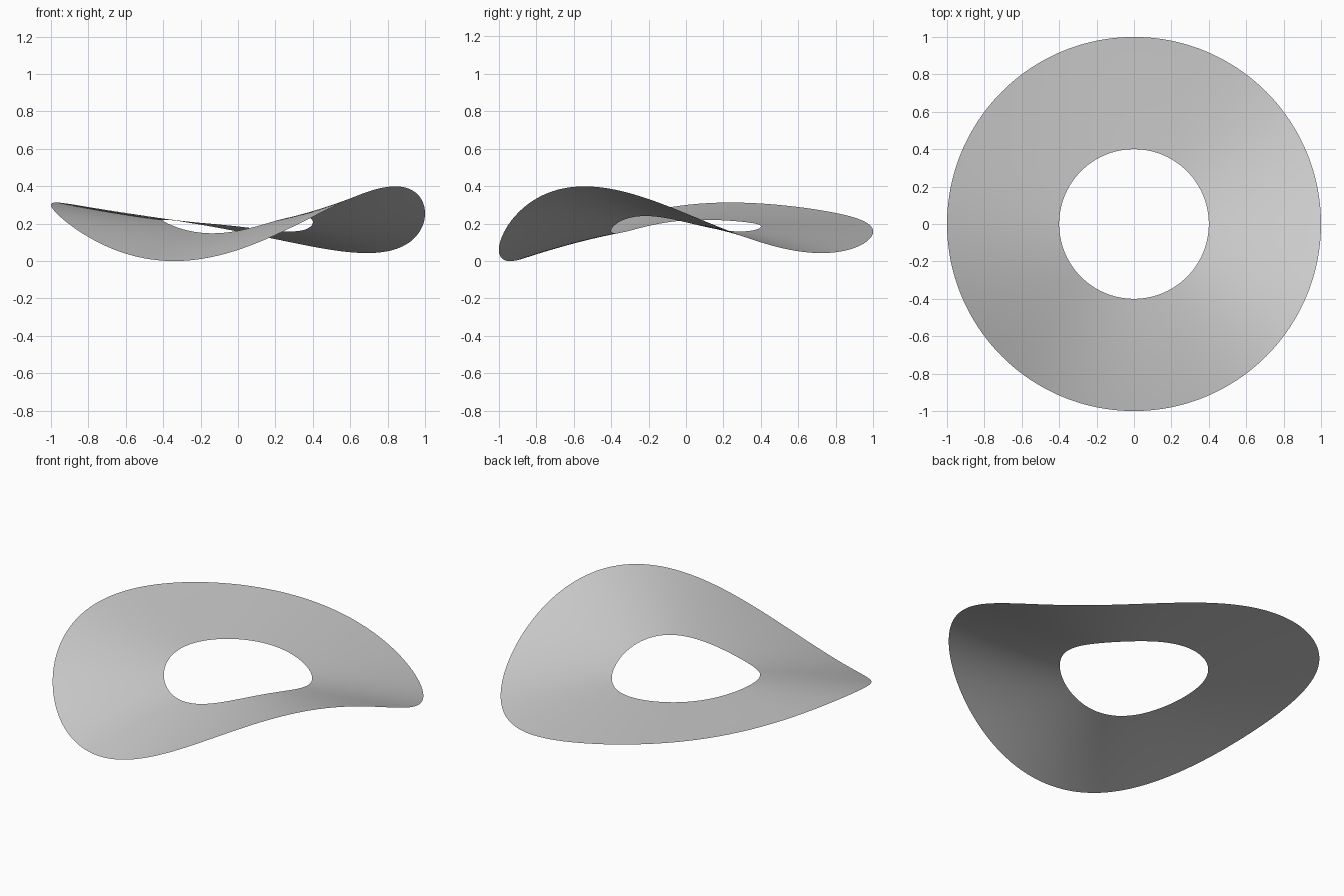
import bpy
import bmesh
from math import cos, sin, tau

if "Cube" in bpy.data.objects:
    bpy.data.objects.remove(bpy.data.objects["Cube"])

INNER, OUTER = 0.4, 1.0
RINGS, SEGMENTS = 24, 192


def wave(a):
    # Two overlaid ripples running around the ring
    return 0.156 * cos(2 * a + 1.0) + 0.054 * cos(3 * a + 2.0)


# Lift so the lowest point of the rim touches the floor
lift = -min(wave(tau * i / SEGMENTS) for i in range(SEGMENTS))

# Wavy ring: a thin open sheet whose ripple grows towards the rim
bm = bmesh.new()
rings = []
for j in range(RINGS + 1):
    r = INNER + (OUTER - INNER) * j / RINGS
    ring = []
    for i in range(SEGMENTS):
        a = tau * i / SEGMENTS
        ring.append(bm.verts.new((r * cos(a), r * sin(a), lift + r ** 1.6 * wave(a))))
    rings.append(ring)

for inner, outer in zip(rings, rings[1:]):
    for i in range(SEGMENTS):
        k = (i + 1) % SEGMENTS
        bm.faces.new((inner[i], outer[i], outer[k], inner[k])).smooth = True

mesh = bpy.data.meshes.new("wavy_ring")
bm.to_mesh(mesh)
bm.free()
bpy.context.collection.objects.link(bpy.data.objects.new("wavy_ring", mesh))
